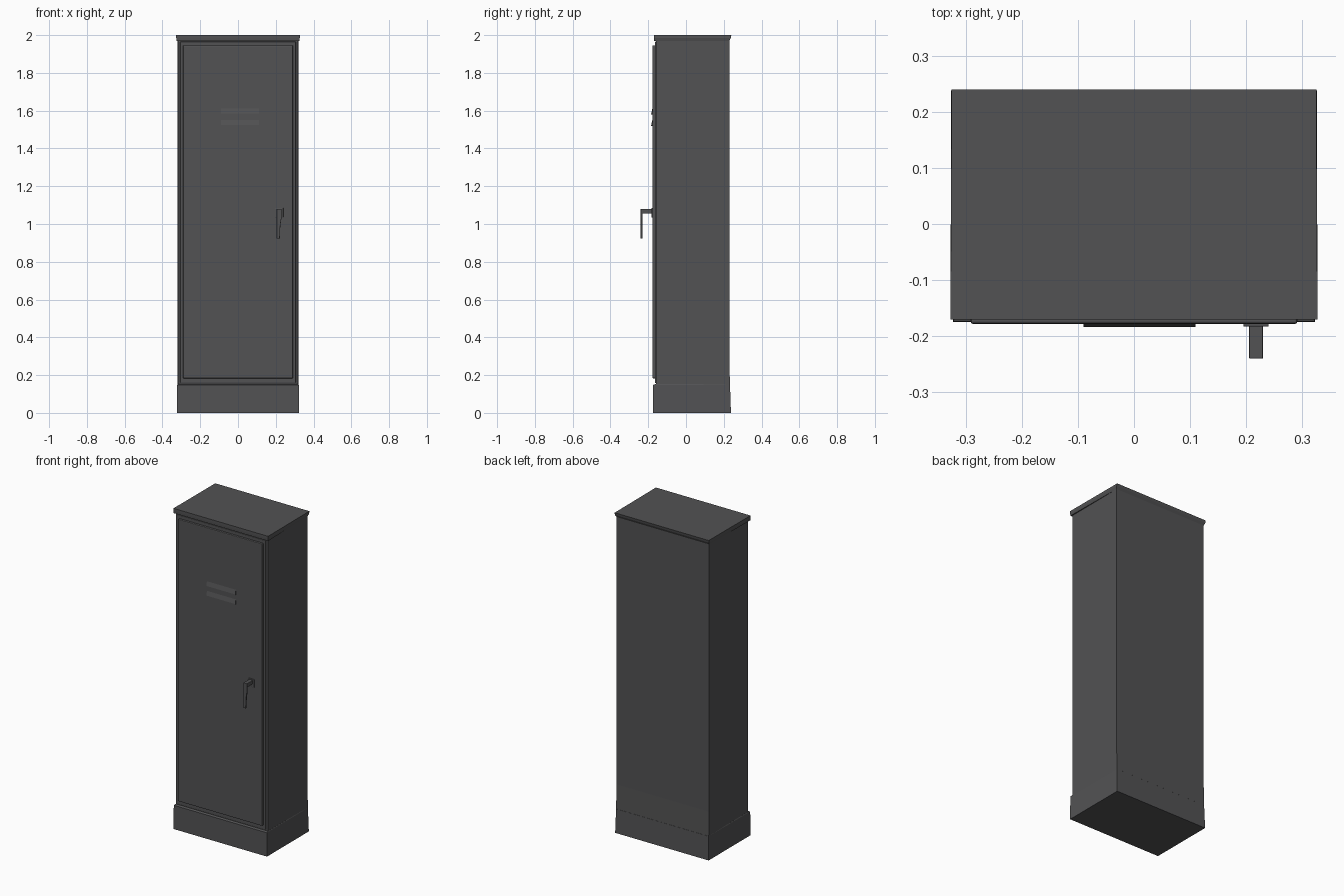
import bpy, bmesh

if "Cube" in bpy.data.objects:
    bpy.data.objects.remove(bpy.data.objects["Cube"])

paint = bpy.data.materials.new("dark_paint")
paint.diffuse_color = (0.085, 0.085, 0.088, 1)
paint.use_nodes = True
paint.node_tree.nodes["Principled BSDF"].inputs["Base Color"].default_value = paint.diffuse_color


def finish(name, bm, bevel=0.0, segments=2):
    bmesh.ops.recalc_face_normals(bm, faces=bm.faces)
    me = bpy.data.meshes.new(name)
    bm.to_mesh(me)
    bm.free()
    ob = bpy.data.objects.new(name, me)
    bpy.context.collection.objects.link(ob)
    me.materials.append(paint)
    if bevel:
        m = ob.modifiers.new("bevel", "BEVEL")
        m.width, m.segments = bevel, segments
    return ob


def loft(name, rings, bevel=0.0):
    """Stack of four-sided rings: (z, front half width, back half width, front y, back y)."""
    bm = bmesh.new()
    loops = []
    for z, wf, wb, yf, yb in rings:
        loops.append([bm.verts.new(p) for p in
                      ((-wf, yf, z), (wf, yf, z), (wb, yb, z), (-wb, yb, z))])
    for a, b in zip(loops, loops[1:]):
        for i in range(4):
            j = (i + 1) % 4
            bm.faces.new((a[i], a[j], b[j], b[i]))
    bm.faces.new(loops[0])
    bm.faces.new(loops[-1])
    return finish(name, bm, bevel)


def extrude(name, pts, axis, lo, hi, bevel=0.0):
    """Extrude a flat outline along x or y; outline is (y, z) or (x, z)."""
    bm = bmesh.new()
    put = (lambda p, t: (t, *p)) if axis == "x" else (lambda p, t: (p[0], t, p[1]))
    a = [bm.verts.new(put(p, lo)) for p in pts]
    b = [bm.verts.new(put(p, hi)) for p in pts]
    n = len(pts)
    for i in range(n):
        j = (i + 1) % n
        bm.faces.new((a[i], a[j], b[j], b[i]))
    bm.faces.new(a)
    bm.faces.new(b)
    return finish(name, bm, bevel)


def panel(name, x0, x1, z0, z1, y0, y1, bevel=0.0):
    return extrude(name, [(x0, z0), (x1, z0), (x1, z1), (x0, z1)], "y", y0, y1, bevel)


# Cabinet shell, with ends flaring slightly at the back
loft("cabinet_body", [(0.01, 0.318, 0.320, -0.159, 0.236),
                      (0.30, 0.318, 0.320, -0.159, 0.229),
                      (1.97, 0.318, 0.320, -0.159, 0.229),
                      (1.99, 0.318, 0.320, -0.159, 0.231)])

# Plinth projects at the front and merges into the sides at the rear
loft("plinth", [(0.0, 0.323, 0.323, -0.175, 0.238),
                (0.148, 0.322, 0.320, -0.174, 0.233),
                (0.152, 0.319, 0.319, -0.164, 0.230)])

# Overhanging roof
loft("roof_cap", [(1.97, 0.326, 0.320, -0.169, 0.229),
                  (1.985, 0.327, 0.326, -0.170, 0.237),
                  (2.0, 0.327, 0.325, -0.170, 0.240)])

# Frame behind the door
panel("door_frame", -0.306, 0.306, 0.158, 1.965, -0.165, -0.150, 0.003)

# Door with softened rim
panel("door", -0.291, 0.291, 0.183, 1.945, -0.178, -0.155, 0.004)

# Shallow pressed vent slats
for i, z in enumerate((1.52, 1.58)):
    extrude(f"vent_slat_{i + 1}",
            [(-0.176, z), (-0.184, z), (-0.184, z + 0.004), (-0.176, z + 0.04)],
            "x", -0.09, 0.11)

# Latch plate, stem and hanging tapered grip
panel("handle_plate", 0.195, 0.240, 1.035, 1.085, -0.183, -0.175, 0.002)
panel("handle_stem", 0.205, 0.230, 1.056, 1.080, -0.236, -0.178, 0.002)
extrude("handle_grip", [(0.205, 0.922), (0.221, 0.922), (0.224, 0.99), (0.230, 1.03),
                        (0.230, 1.080), (0.205, 1.080)], "y", -0.240, -0.231, 0.002)
